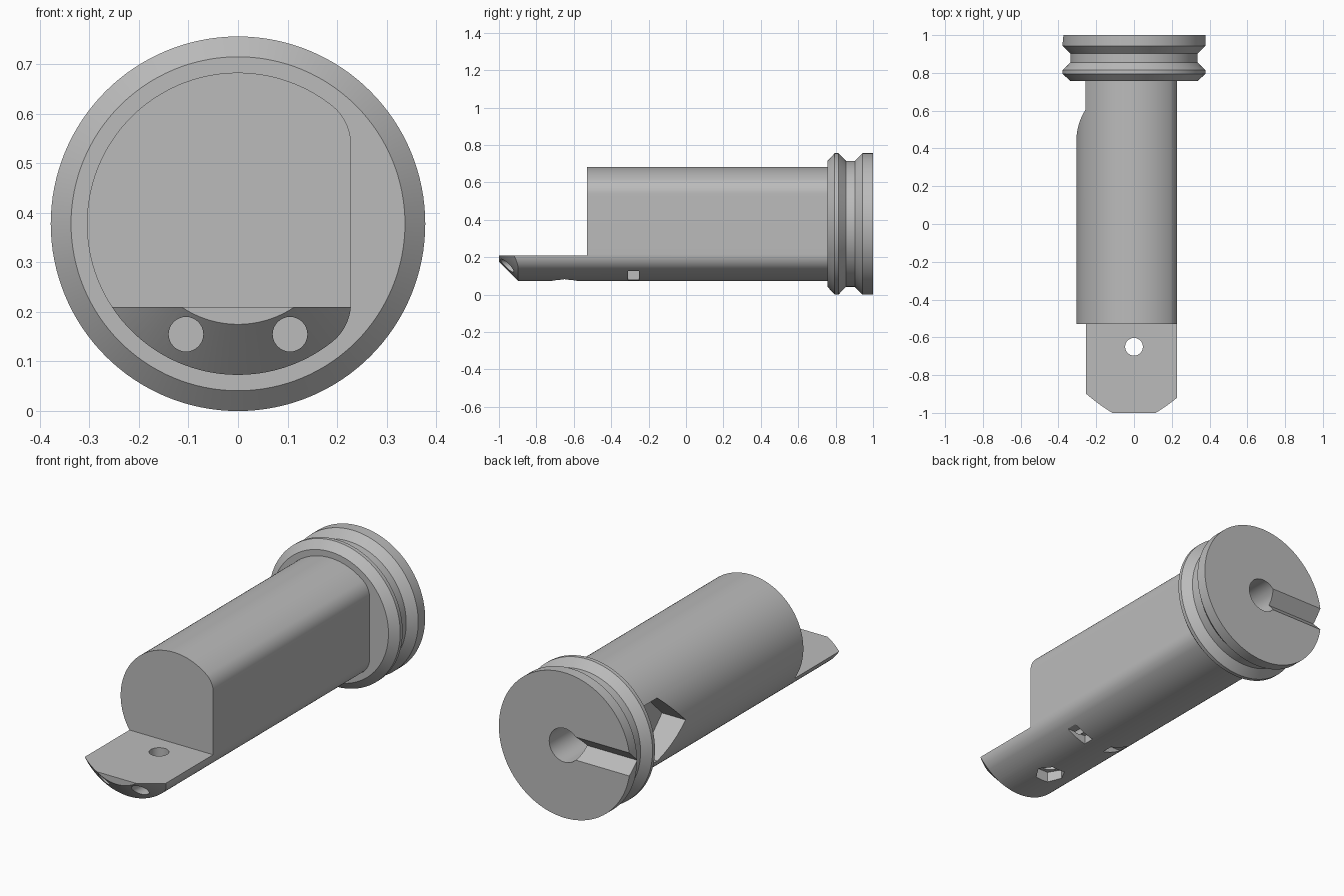
import bpy, bmesh, math
from mathutils import Vector, Matrix

if "Cube" in bpy.data.objects:
    bpy.data.objects.remove(bpy.data.objects["Cube"])

AXIS_Z = 0.378          # height of the long axis
grey = bpy.data.materials.new("plain grey")
grey.diffuse_color = (0.5, 0.5, 0.5, 1)
grey.use_nodes = True
grey.node_tree.nodes["Principled BSDF"].inputs["Base Color"].default_value = grey.diffuse_color


def make(name, bm):
    bmesh.ops.recalc_face_normals(bm, faces=bm.faces)
    me = bpy.data.meshes.new(name)
    bm.to_mesh(me)
    bm.free()
    me.materials.append(grey)
    ob = bpy.data.objects.new(name, me)
    bpy.context.collection.objects.link(ob)
    return ob


def prism(name, points, vector):
    """Extrude a closed loop of 3D points along a vector."""
    bm = bmesh.new()
    face = bm.faces.new([bm.verts.new(p) for p in points])
    out = bmesh.ops.extrude_face_region(bm, geom=[face], use_keep_orig=True)
    moved = [v for v in out["geom"] if isinstance(v, bmesh.types.BMVert)]
    bmesh.ops.translate(bm, vec=Vector(vector), verts=moved)
    return make(name, bm)


def box(name, x0, x1, y0, y1, z0, z1):
    return prism(name, [(x0, y0, z0), (x1, y0, z0), (x1, y1, z0), (x0, y1, z0)], (0, 0, z1 - z0))


def lathe(name, profile, steps=128):
    """Solid of revolution about the long axis from (radius, y) pairs."""
    bm = bmesh.new()
    rings = []
    for r, y in profile:
        rings.append([bm.verts.new((r * math.cos(2 * math.pi * i / steps), y,
                                    AXIS_Z + r * math.sin(2 * math.pi * i / steps)))
                      for i in range(steps)])
    for a, b in zip(rings, rings[1:]):
        for i in range(steps):
            j = (i + 1) % steps
            bm.faces.new((a[i], a[j], b[j], b[i]))
    bm.faces.new(rings[0])
    bm.faces.new(rings[-1])
    return make(name, bm)


def circle(r, n, to_point):
    return [to_point(r * math.cos(2 * math.pi * i / n), r * math.sin(2 * math.pi * i / n))
            for i in range(n)]


def boolean(ob, cutter, operation="DIFFERENCE"):
    mod = ob.modifiers.new("cut", "BOOLEAN")
    mod.operation, mod.solver, mod.object = operation, "EXACT", cutter
    bpy.context.view_layer.objects.active = ob
    bpy.ops.object.modifier_apply(modifier=mod.name)
    bpy.data.objects.remove(cutter)


# Body: round bar with one flat side whose corners are filleted
R, FLAT, FILLET = 0.305, 0.228, 0.10
cx = FLAT - FILLET
cz = math.sqrt((R - FILLET) ** 2 - cx ** 2)
a = math.atan2(cz, cx)
section = []
for i in range(97):
    t = a + (2 * math.pi - 2 * a) * i / 96
    section.append((R * math.cos(t), -1, AXIS_Z + R * math.sin(t)))
for sign, start, end in ((-1, -a, 0), (1, 0, a)):
    for i in range(13):
        if (sign == -1 and i == 0) or (sign == 1 and i == 12):
            continue
        t = start + (end - start) * i / 12
        section.append((cx + FILLET * math.cos(t), -1, AXIS_Z + sign * cz + FILLET * math.sin(t)))
body = prism("body", section, (0, 1.76, 0))

# Conical chamfer at the tip, then the flat tongue
boolean(body, lathe("tip_cone", [(0.203, -1), (0.403, -0.8), (0.403, 1)]), "INTERSECT")
boolean(body, box("tongue_cut", -0.5, 0.5, -1.2, -0.53, 0.21, 0.9))

# Pointed notch in the side next to the head
boolean(body, prism("side_notch", [(-0.17, 0.44, AXIS_Z), (-0.17, 0.604, AXIS_Z + 0.164),
                                   (-0.17, 0.9, AXIS_Z + 0.164), (-0.17, 0.9, AXIS_Z - 0.164),
                                   (-0.17, 0.604, AXIS_Z - 0.164)], (-0.3, 0, 0)))

# Screw hole through the tongue with a hexagonal nut pocket below
boolean(body, prism("screw_hole", circle(0.047, 40, lambda u, v: (u, -0.65 + v, 0)), (0, 0, 0.4)))
boolean(body, prism("nut_pocket", circle(0.075, 6, lambda u, v: (u, -0.65 + v, 0)), (0, 0, 0.13)))

# Twin long holes from the tip, each with a small window underneath
for s in (-1, 1):
    boolean(body, prism("long_hole", circle(0.035, 32, lambda u, v: (s * 0.105 + u, -1.1, 0.155 + v)),
                        (0, 0.85, 0)))
    x0, x1 = sorted((s * 0.06, s * 0.175))
    boolean(body, box("window", x0, x1, -0.31, -0.25, 0, 0.125))

# Grooved head with centre hole and V slot on the back face
head = lathe("head", [(0.337, 0.757), (0.378, 0.795), (0.378, 0.815), (0.337, 0.855),
                      (0.337, 0.903), (0.378, 0.943), (0.378, 1.0)])
boolean(head, prism("centre_hole", circle(0.088, 48, lambda u, v: (u, 0.78, AXIS_Z + v)), (0, 0.4, 0)))
boolean(head, prism("back_slot", [(0, 0.94, AXIS_Z), (0, 1.02, AXIS_Z + 0.08),
                                  (0, 1.02, AXIS_Z - 0.08)], (-0.5, 0, 0)))

# Smooth shading with sharp edges kept
for ob in (body, head):
    bpy.ops.object.select_all(action="DESELECT")
    ob.select_set(True)
    bpy.context.view_layer.objects.active = ob
    bpy.ops.object.shade_smooth_by_angle(angle=math.radians(25))
